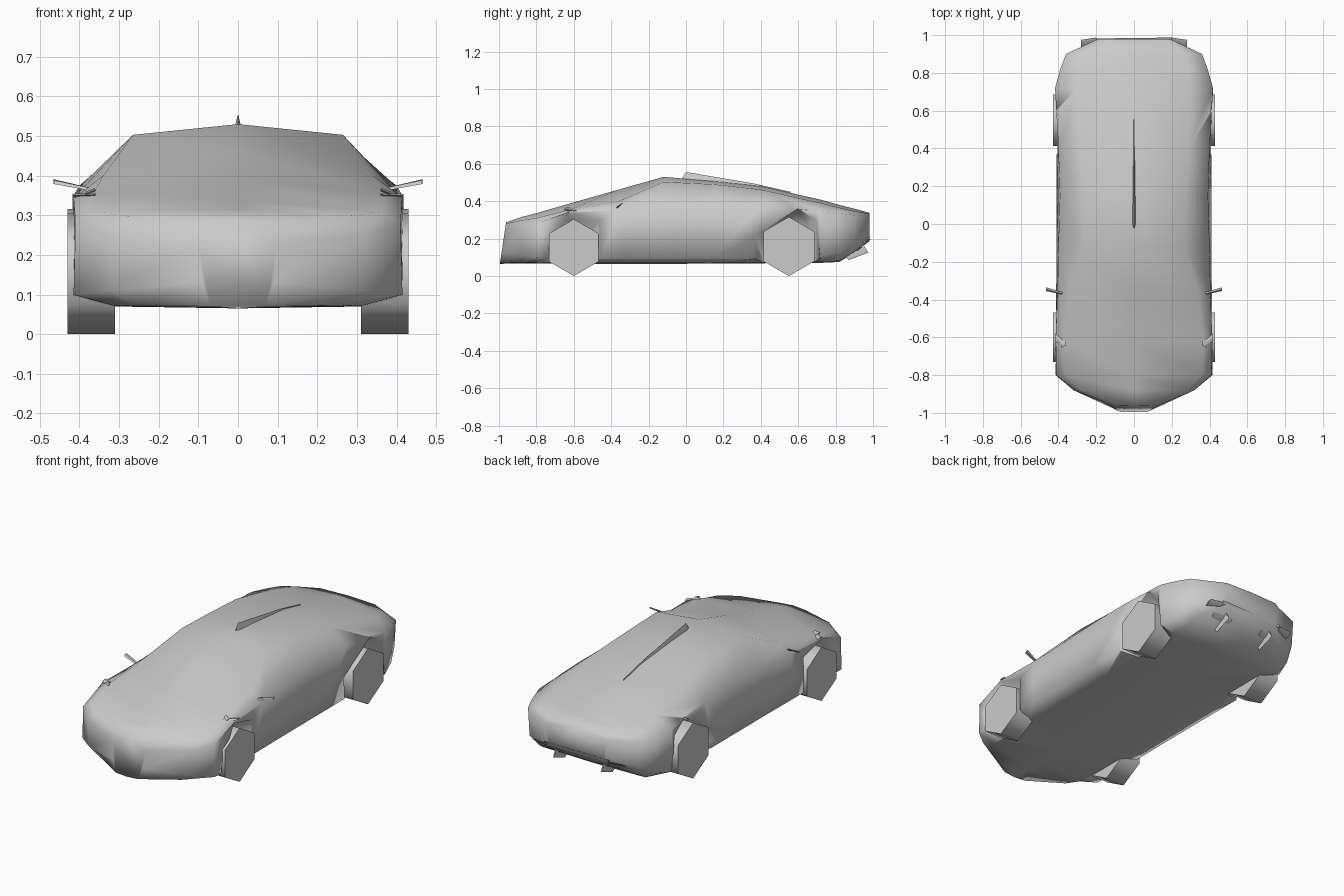
import bpy, bmesh, math
from mathutils import Vector

old = bpy.data.objects.get("Cube")
if old:
    bpy.data.objects.remove(old, do_unlink=True)

grey = bpy.data.materials.new("plain grey")
grey.use_nodes = True
colour = (0.6, 0.6, 0.6, 1)
grey.diffuse_color = colour
grey.node_tree.nodes["Principled BSDF"].inputs["Base Color"].default_value = colour


def finish(name, bm, angle=None):
    """Turn a bmesh into a named, shaded object."""
    bmesh.ops.recalc_face_normals(bm, faces=bm.faces)
    mesh = bpy.data.meshes.new(name)
    bm.to_mesh(mesh)
    bm.free()
    mesh.materials.append(grey)
    obj = bpy.data.objects.new(name, mesh)
    bpy.context.collection.objects.link(obj)
    if angle:
        shade(obj, angle)
    return obj


def shade(obj, angle):
    bpy.ops.object.select_all(action='DESELECT')
    obj.select_set(True)
    bpy.context.view_layer.objects.active = obj
    bpy.ops.object.shade_smooth_by_angle(angle=math.radians(angle))


def loft(name, rings, angle=None):
    """Skin closed rings of equal length and cap both ends."""
    bm = bmesh.new()
    loops = [[bm.verts.new(p) for p in ring] for ring in rings]
    count = len(loops[0])
    for a, b in zip(loops, loops[1:]):
        for i in range(count):
            j = (i + 1) % count
            bm.faces.new((a[i], a[j], b[j], b[i]))
    bm.faces.new(loops[0])
    bm.faces.new(loops[-1])
    return finish(name, bm, angle)


# Body stations: y, floor z, floor half width, sill (x, z),
# shoulder (x, z), rail (x, z), centre top z
stations = [
    (-.975, .065, .07, (.09, .13), (.1, .23), (.08, .28), .288),
    (-.88, .068, .26, (.32, .11), (.32, .25), (.28, .298), .315),
    (-.8, .066, .31, (.415, .1), (.41, .28), (.36, .31), .336),
    (-.62, .065, .32, (.415, .095), (.415, .345), (.365, .355), .388),
    (-.36, .065, .32, (.412, .095), (.405, .35), (.34, .4), .462),
    (-.12, .065, .32, (.41, .095), (.4, .36), (.265, .503), .53),
    (.15, .066, .32, (.41, .095), (.392, .38), (.27, .49), .507),
    (.4, .068, .32, (.41, .095), (.4, .375), (.29, .462), .48),
    (.72, .07, .33, (.415, .1), (.418, .345), (.3, .39), .408),
    (.82, .075, .32, (.385, .12), (.39, .335), (.29, .365), .38),
    (.9, .125, .29, (.35, .17), (.36, .325), (.27, .347), .36),
    (.98, .185, .17, (.18, .215), (.19, .315), (.17, .333), .338),
]


def section(y, floor, width, sill, shoulder, rail, top):
    half = [(width, floor + .005), sill, shoulder, rail]
    outline = [(0, floor)] + half + [(0, top)] + [(-x, z) for x, z in reversed(half)]
    lean = .15 if y < -.9 else 0  # raked nose
    return [(x, y + lean * (z - .2), z) for x, z in outline]


body = loft("body", [section(*s) for s in stations])


# Tapered wheel arch recesses
def arch_cutter(name, side, profile):
    cy = sum(p[0] for p in profile) / len(profile)
    cz = .15
    rings = []
    for x, scale in ((.31, .72), (.44, 1.03)):
        rings.append([(side * x, cy + (y - cy) * scale, cz + (z - cz) * scale)
                      for y, z in profile])
    return loft(name, rings)


front_arch = [(-.77, -.05), (-.74, .15), (-.63, .345), (-.46, .3), (-.45, -.05)]
rear_arch = [(.36, -.05), (.36, .22), (.6, .37), (.7, .3), (.74, -.05)]
cutters = []
for side in (-1, 1):
    for label, profile in (("front", front_arch), ("rear", rear_arch)):
        cutter = arch_cutter(label + "_arch_cutter", side, profile)
        cutter.hide_render = True
        mod = body.modifiers.new("arch", 'BOOLEAN')
        mod.operation = 'DIFFERENCE'
        mod.solver = 'EXACT'
        mod.object = cutter
        cutters.append(cutter)
bpy.ops.object.select_all(action='DESELECT')
body.select_set(True)
bpy.context.view_layer.objects.active = body
for mod in list(body.modifiers):
    bpy.ops.object.modifier_apply(modifier=mod.name)
for cutter in cutters:
    bpy.data.objects.remove(cutter, do_unlink=True)
shade(body, 80)


# Six-sided wheels, standing on a corner
def wheel(name, side, y, radius):
    rings = []
    for x in (.31, .43):
        rings.append([(side * x, y + radius * math.sin(a), radius + radius * math.cos(a))
                      for a in (math.tau * k / 6 for k in range(6))])
    return loft(name, rings, 65)


# Thin blade between two points with a flat diamond section
def blade(name, start, end, across, thick=.004):
    start, end, across = Vector(start), Vector(end), Vector(across)
    up = across.cross(end - start).normalized() * thick
    rings = [[p + across * s, p + up, p - across * s, p - up]
             for p, s in ((start, .6), (end, 1))]
    return loft(name, rings, 30)


for side, label in ((1, "left"), (-1, "right")):
    wheel(label + "_front_wheel", side, -.6, .152)
    wheel(label + "_rear_wheel", side, .55, .158)
    blade(label + "_mirror", (side * .37, -.37, .365), (side * .465, -.345, .385), (0, .01, .006))
    blade(label + "_headlight", (side * .36, -.63, .365), (side * .385, -.635, .355), (0, .02, 0))
    blade(label + "_fender_edge", (side * .36, -.64, .352), (side * .418, -.6, .35), (0, .02, 0))
    blade(label + "_tail_vent", (side * .2, .975, .19), (side * .28, .955, .185), (0, .02, .012))
    blade(label + "_lower_vent", (side * .1, .93, .145), (side * .22, .91, .14), (0, .025, .015))
    blade(label + "_diffuser", (side * .15, .86, .1), (side * .15, .96, .15), (0, -.015, .025))

# Rear bumper strip
blade("rear_strip", (-.2, .975, .2), (.2, .975, .2), (0, .012, .012))

# Roof fin, tall in front and fading into the rear deck
fin_path = [(-.02, .518, .525, .003), (0, .51, .556, .011),
            (.36, .47, .495, .008), (.56, .43, .45, .004)]
loft("roof_fin", [[(-w, y, low), (0, y, high), (w, y, low)]
                  for y, low, high, w in fin_path], 30)
